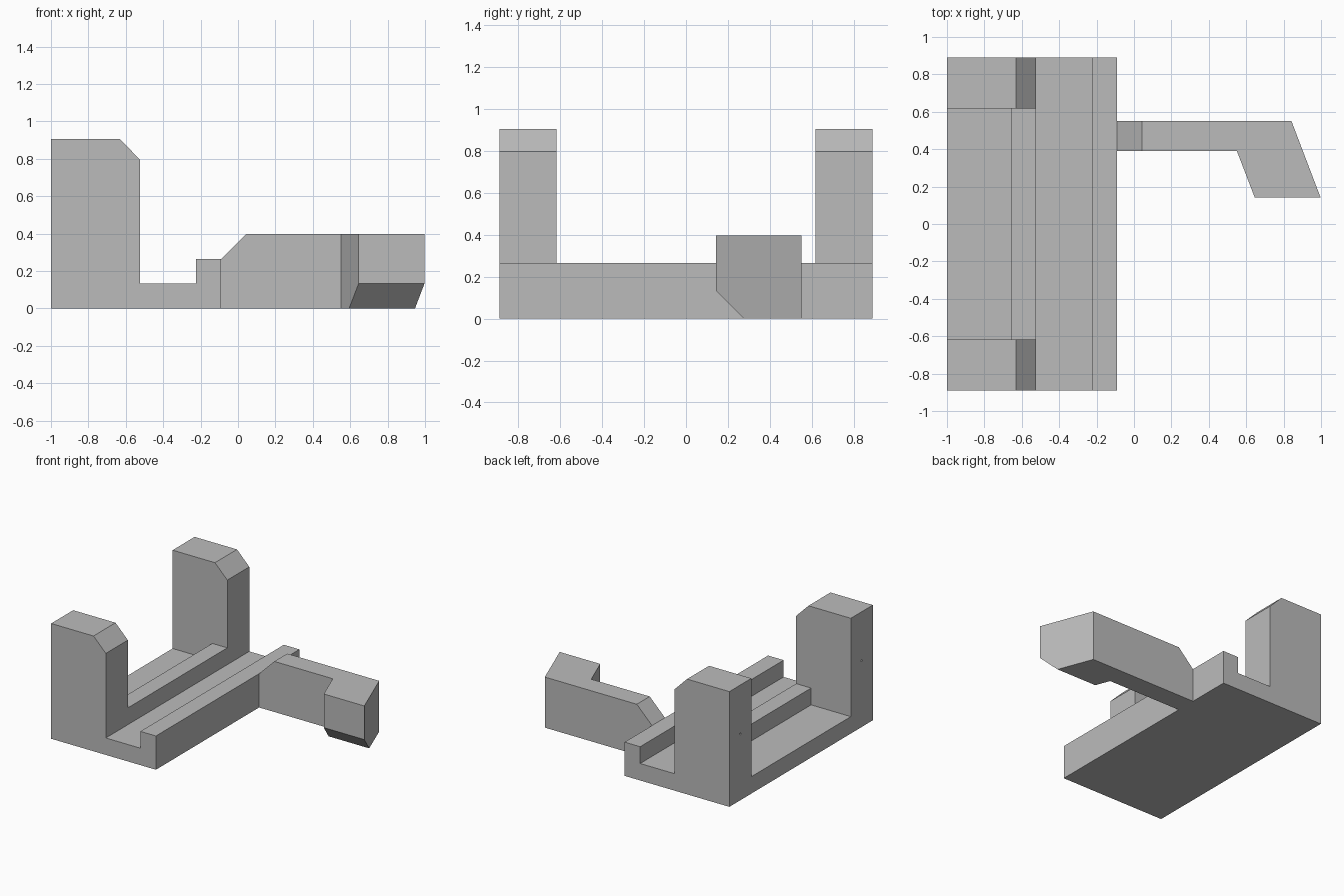
import bpy
import bmesh
from math import radians
from mathutils import Matrix, Vector

if "Cube" in bpy.data.objects:
    bpy.data.objects.remove(bpy.data.objects["Cube"], do_unlink=True)

GREY = (0.5, 0.5, 0.5, 1)
grey = bpy.data.materials.new("plain grey")
grey.use_nodes = True
grey.diffuse_color = GREY
grey.node_tree.nodes["Principled BSDF"].inputs["Base Color"].default_value = GREY


def finish(name, bm):
    bmesh.ops.recalc_face_normals(bm, faces=bm.faces[:])
    mesh = bpy.data.meshes.new(name)
    bm.to_mesh(mesh)
    bm.free()
    mesh.materials.append(grey)
    obj = bpy.data.objects.new(name, mesh)
    bpy.context.collection.objects.link(obj)
    return obj


def prism(points, offset):
    """Extrude a closed outline along a vector."""
    bm = bmesh.new()
    face = bm.faces.new([bm.verts.new(p) for p in points])
    out = bmesh.ops.extrude_face_region(bm, geom=[face], use_keep_orig=True)
    verts = [g for g in out["geom"] if isinstance(g, bmesh.types.BMVert)]
    bmesh.ops.translate(bm, verts=verts, vec=offset)
    return bm


def side_prism(name, profile, half):
    """Extrude an x-z profile symmetrically along y."""
    return finish(name, prism([(x, -half, z) for x, z in profile], (0, 2 * half, 0)))


def slice_off(bm, point, normal):
    """Remove everything on the normal's side of a plane and cap the cut."""
    cut = bmesh.ops.bisect_plane(bm, geom=bm.verts[:] + bm.edges[:] + bm.faces[:],
                                 plane_co=Vector(point), plane_no=Vector(normal),
                                 clear_outer=True)
    edges = [g for g in cut["geom_cut"] if isinstance(g, bmesh.types.BMEdge)]
    bmesh.ops.contextual_create(bm, geom=edges)


def carve(target, cutter):
    mod = target.modifiers.new("cut", "BOOLEAN")
    mod.operation = "DIFFERENCE"
    mod.solver = "EXACT"
    mod.object = cutter
    bpy.context.view_layer.objects.active = target
    bpy.ops.object.modifier_apply(modifier=mod.name)
    bpy.data.objects.remove(cutter, do_unlink=True)


FLOOR, RIDGE, TOP = 0.133, 0.265, 0.905

# Cradle: end posts with chamfered tops, slotted tray and front lip
cradle = side_prism("cradle", [
    (-1, 0), (-0.09, 0), (-0.09, RIDGE), (-0.225, RIDGE), (-0.225, FLOOR),
    (-0.525, FLOOR), (-0.525, 0.797), (-0.632, TOP), (-1, TOP)], 0.89)

# Open the middle between the posts, leaving the rear ridge
carve(cradle, side_prism("middle_cutter", [
    (-1.1, FLOOR), (-0.655, FLOOR), (-0.655, RIDGE), (-0.4, RIDGE),
    (-0.4, 1), (-1.1, 1)], 0.617))

# Tiny blind holes in the outer faces of the posts
for side in (-1, 1):
    bm = bmesh.new()
    bmesh.ops.create_cone(bm, cap_ends=True, segments=12, radius1=0.008,
                          radius2=0.008, depth=0.2,
                          matrix=Matrix.Translation((-1, side * 0.753, 0.52))
                          @ Matrix.Rotation(radians(90), 4, "Y"))
    carve(cradle, finish("hole_cutter", bm))

# Hooked arm: slanted hook outline, chamfered root and chamfered hook underside
outline = [(-0.09, 0.39), (0.55, 0.39), (0.645, 0.143), (0.997, 0.143),
           (0.842, 0.55), (-0.09, 0.55)]
bm = prism([(x, y, 0) for x, y in outline], (0, 0, 0.397))
slice_off(bm, (-0.09, 0, RIDGE), (-1, 0, 1))
slice_off(bm, (0, 0.143, FLOOR), (0, -1, -1))
finish("hooked_arm", bm)
